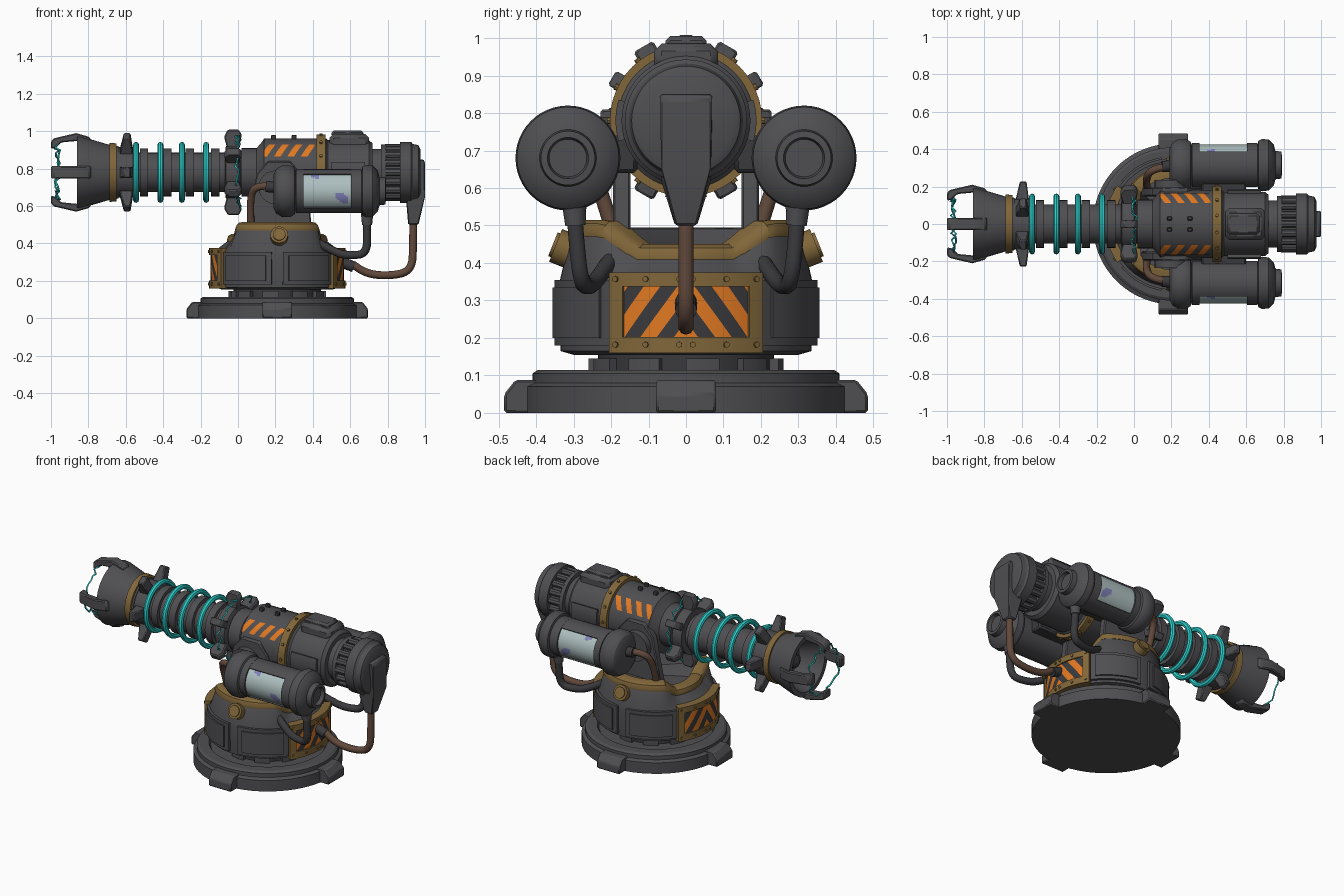
import bpy, bmesh, math, random
from math import sin, cos, pi, radians
from mathutils import Vector

random.seed(4)
cube = bpy.data.objects.get("Cube")
if cube:
    bpy.data.objects.remove(cube)


def material(name, rgb):
    m = bpy.data.materials.new(name)
    m.use_nodes = True
    m.diffuse_color = (*rgb, 1)
    m.node_tree.nodes["Principled BSDF"].inputs["Base Color"].default_value = (*rgb, 1)
    return m


GREY = material("gunmetal", (.078, .076, .083))
DARK = material("dark_metal", (.042, .041, .045))
GOLD = material("old_brass", (.22, .135, .042))
ORANGE = material("hazard_orange", (.75, .19, .016))
CYAN = material("energy_cyan", (.025, .62, .6))
BROWN = material("hose_brown", (.12, .066, .044))
GLASS = material("pale_glass", (.42, .52, .52))
VIOLET = material("violet_fluid", (.22, .22, .5))

GUN = Vector((0, 0, .78))      # barrel axis
BASE = Vector((.21, 0, 0))     # turret axis


def polar(axis, o, r, a, s):
    if axis == "X":
        return Vector((s, o.y + r * cos(a), o.z + r * sin(a)))
    return Vector((o.x + r * cos(a), o.y + r * sin(a), s))


def finish(bm, name, *mats, recalc=True):
    if recalc:
        bmesh.ops.recalc_face_normals(bm, faces=bm.faces)
    me = bpy.data.meshes.new(name)
    bm.to_mesh(me)
    bm.free()
    for m in mats:
        me.materials.append(m)
    me.shade_smooth()
    me.set_sharp_from_angle(angle=radians(32))
    ob = bpy.data.objects.new(name, me)
    bpy.context.collection.objects.link(ob)
    return ob


def bevel(ob, width):
    mod = ob.modifiers.new("bevel", "BEVEL")
    mod.width, mod.segments, mod.limit_method = width, 1, "ANGLE"
    return ob


def lathe(name, axis, o, profile, mat, seg=48, loop=False, warp=None):
    """Revolve (along, radius) points; loop closes the section."""
    bm = bmesh.new()
    rings = []
    for s, r in profile:
        ring = []
        for i in range(seg):
            a = 2 * pi * i / seg
            s2, r2 = warp(s, r, a) if warp else (s, r)
            ring.append(bm.verts.new(polar(axis, o, max(r2, .0005), a, s2)))
        rings.append(ring)
    pairs = list(zip(rings, rings[1:])) + ([(rings[-1], rings[0])] if loop else [])
    for p, q in pairs:
        for i in range(seg):
            j = (i + 1) % seg
            bm.faces.new((p[i], p[j], q[j], q[i]))
    if not loop:
        bm.faces.new(rings[0])
        bm.faces.new(rings[-1])
    return finish(bm, name, mat)


def shell(name, axis, o, r0, r1, a0, a1, s0, s1, mat, n=12):
    """Curved slab between two radii and two angles."""
    bm = bmesh.new()
    cuts = []
    for i in range(n + 1):
        a = a0 + (a1 - a0) * i / n
        cuts.append([bm.verts.new(polar(axis, o, r, a, s))
                     for r, s in ((r0, s0), (r1, s0), (r1, s1), (r0, s1))])
    for p, q in zip(cuts, cuts[1:]):
        for i in range(4):
            j = (i + 1) % 4
            bm.faces.new((p[i], p[j], q[j], q[i]))
    bm.faces.new(cuts[0])
    bm.faces.new(cuts[-1])
    return finish(bm, name, mat)


def prism(name, pts, place, lo, hi, mat, bev=.006):
    """Extrude a flat outline; place maps (u, v, depth) to a point."""
    bm = bmesh.new()
    a, b = ([bm.verts.new(place(u, v, d)) for u, v in pts] for d in (lo, hi))
    bm.faces.new(a)
    bm.faces.new(b)
    for i in range(len(pts)):
        j = (i + 1) % len(pts)
        bm.faces.new((a[i], a[j], b[j], b[i]))
    return bevel(finish(bm, name, mat), bev)


def box(name, x, y, z, mat, bev=.01):
    return prism(name, [(x[0], z[0]), (x[1], z[0]), (x[1], z[1]), (x[0], z[1])],
                 lambda u, v, d: Vector((u, d, v)), y[0], y[1], mat, bev)


def rod(name, p, q, r, mat, seg=16, r2=None):
    p, q = Vector(p), Vector(q)
    bm = bmesh.new()
    bmesh.ops.create_cone(bm, cap_ends=True, segments=seg, radius1=r,
                          radius2=r if r2 is None else r2, depth=(q - p).length)
    ob = finish(bm, name, mat)
    ob.location = (p + q) / 2
    ob.rotation_euler = (q - p).to_track_quat("Z", "Y").to_euler()
    return ob


def tube(name, pts, r, mat, smooth=True):
    cu = bpy.data.curves.new(name, "CURVE")
    cu.dimensions, cu.bevel_depth, cu.use_fill_caps = "3D", r, True
    cu.bevel_resolution, cu.resolution_u = (3, 8) if smooth else (0, 1)
    sp = cu.splines.new("NURBS" if smooth else "POLY")
    sp.points.add(len(pts) - 1)
    for pt, co in zip(sp.points, pts):
        pt.co = (*co, 1)
    if smooth:
        sp.use_endpoint_u, sp.order_u = True, 3
    cu.materials.append(mat)
    ob = bpy.data.objects.new(name, cu)
    bpy.context.collection.objects.link(ob)


def panel(name, u, v, place, outward, mats, rule, slant=None, pitch=.1, nu=8, nv=8):
    """Thin painted sheet, cut along slanted lines, coloured by rule, then bent."""
    bm = bmesh.new()
    bm.faces.new([bm.verts.new((a, b, 0)) for a, b in
                  ((u[0], v[0]), (u[1], v[0]), (u[1], v[1]), (u[0], v[1]))])
    cuts = [((u[0] + (u[1] - u[0]) * i / nu, 0, 0), (1, 0, 0)) for i in range(1, nu)]
    cuts += [((0, v[0] + (v[1] - v[0]) * i / nv, 0), (0, 1, 0)) for i in range(1, nv)]
    if slant is not None:
        cuts += [((k * pitch, 0, 0), (1, -slant, 0)) for k in range(-12, 24)]
    for co, no in cuts:
        bmesh.ops.bisect_plane(bm, geom=bm.verts[:] + bm.edges[:] + bm.faces[:],
                               plane_co=co, plane_no=no)
    for f in bm.faces:
        c = f.calc_center_median()
        f.material_index = int(rule(c.x, c.y))
    for w in bm.verts:
        w.co = place(w.co.x, w.co.y)
    bm.normal_update()
    f = next(iter(bm.faces))
    if f.normal.dot(outward(f.calc_center_median())) < 0:
        bmesh.ops.reverse_faces(bm, faces=bm.faces[:])
    finish(bm, name, *mats, recalc=False)


def stripes(slant, pitch, shift=0):
    return lambda a, b: (math.floor((a - slant * b) / pitch) + shift) % 2


# Ground plate with four lugs, and the swivel neck
lathe("ground_plate", "Z", BASE, [(0, .43), (.07, .43), (.08, .41), (.105, .41), (.115, .395),
                                  (.115, .34), (.1, .33), (.1, 0)], GREY, 64)
for i in range(4):
    a = i * pi / 2
    prism("plate_lug", [(.38, 0), (.485, 0), (.485, .05), (.455, .088), (.38, .088)],
          lambda r, z, d, a=a: BASE + Vector((r * cos(a) - d * sin(a), r * sin(a) + d * cos(a), z)),
          -.08, .08, GREY)
lathe("swivel_neck", "Z", BASE, [(.09, .235), (.17, .235)], DARK)
for i in range(10):
    shell("neck_block", "Z", BASE, .22, .26, i * pi / 5, i * pi / 5 + .35, .1, .145, GREY, 4)


# Turret body: its rim rises and widens towards both sides
def rise(s, r, a):
    t = min(1, max(0, (abs(sin(a)) - .5) / .22)) if s > .4 else 0
    return s + .065 * t, r + .045 * t * (r > .1)


lathe("turret_body", "Z", BASE, [(.155, .3), (.165, .335), (.34, .34), (.36, .335), (.415, .262),
                                 (.43, .25), (.43, 0)], GREY, 64, warp=rise)
lathe("rim_collar", "Z", BASE, [(.418, .27), (.44, .262), (.45, .245), (.45, .2), (.41, .2), (.405, .268)],
      GOLD, 64, loop=True, warp=rise)
for c in (60, 120, 240, 300):
    for r, w, lo, hi in ((.352, 25, .18, .355), (.362, 20, .2, .335)):
        shell("armour_panel", "Z", BASE, .3, r, radians(c - w), radians(c + w), lo, hi, GREY)
for s in (1, -1):
    rod("side_bolt", (.22, s * .28, .42), (.22, s * .348, .447), .047, GOLD, 20)
    rod("side_bolt_cap", (.22, s * .34, .444), (.22, s * .355, .45), .034, GOLD, 20)

# Hazard plates with chevrons, front and rear of the turret
for c in (0, pi):
    shell("hazard_frame", "Z", BASE, .31, .353, c - .6, c + .6, .16, .375, GOLD)
    for lo, hi in ((.16, .203), (.337, .375)):
        shell("hazard_frame_rail", "Z", BASE, .33, .364, c - .6, c + .6, lo, hi, GOLD)
    for s in (1, -1):
        shell("hazard_frame_post", "Z", BASE, .33, .364, c + s * .485, c + s * .6, .16, .375, GOLD, 3)
        panel("hazard_chevrons", (0, .172), (.203, .337),
              lambda u, v, s=s, c=c: polar("Z", BASE, .356, c + s * u / .356, v),
              lambda p: Vector((p.x - BASE.x, p.y, 0)), (ORANGE, DARK),
              stripes(-.75, .046, 1), slant=-.75, pitch=.046, nv=1)
        for k in (.05, .3, .54):
            for z in (.182, .357):
                rod("frame_rivet", polar("Z", BASE, .355, c + s * k, z),
                    polar("Z", BASE, .37, c + s * k, z), .008, GOLD, 8)

# Yoke arms
for s in (1, -1):
    prism("yoke_arm", [(.03, .44), (.07, .62), (.1, .77), (.16, .84), (.28, .84), (.34, .77), (.38, .62), (.4, .44)],
          lambda u, v, d: Vector((u, d, v)), s * .148, s * .195, GREY)
    rod("yoke_pivot", (.2, s * .18, .7), (.2, s * .235, .7), .09, GREY, 24)
    box("tank_bracket", (.36, .6), (s * .13, s * .24), (.64, .74), DARK)

# Gun housing
lathe("gun_housing", "X", GUN, [(.1, .13), (.13, .165), (.14, .182), (.47, .182), (.48, .172), (.7, .172),
                                (.72, .155), (.72, .12)], GREY)
lathe("housing_band", "X", GUN, [(.42, .17), (.42, .203), (.468, .203), (.468, .17)], GOLD)
for i in range(14):
    a = i * pi / 7
    rod("band_rivet", polar("X", GUN, .2, a, .444), polar("X", GUN, .211, a, .444), .009, GOLD, 8)
box("top_hatch", (.49, .7), (-.085, .085), (.9, .985), GREY, .02)
box("top_hatch_lid", (.5, .67), (-.055, .055), (.97, 1.005), GREY, .012)
for x in (.19, .3):
    for y in (-.03, .03):
        box("top_stud", (x - .014, x + .014), (y - .01, y + .01), (.94, .98), DARK, .004)
for s in (1, -1):
    panel("housing_stripes", (.14, .41), (radians(27), radians(53)),
          lambda u, v, s=s: polar("X", GUN, .185, v if s > 0 else pi - v, u),
          lambda p: Vector((0, p.y, p.z - GUN.z)), (ORANGE, GREY),
          stripes(.1, .036), slant=.1, pitch=.036, nu=1)
    shell("side_plate", "X", GUN, .17, .188, (0 if s > 0 else pi) - .3, (0 if s > 0 else pi) + .3, .5, .68, GREY)

# Rear drum with ribs, end cap and cable boot
lathe("rear_drum", "X", GUN, [(.7, .125), (.865, .125), (.865, .163), (.925, .163), (.935, .152),
                              (.965, .145), (.975, .125), (.975, 0)], GREY)
lathe("rear_flange", "X", GUN, [(.765, .1), (.765, .15), (.79, .15), (.79, .1)], GREY)
for i in range(16):
    a = i * pi / 8
    rod("drum_rib", polar("X", GUN, .132, a, .785), polar("X", GUN, .132, a, .87), .02, GREY, 8)
prism("cable_boot", [(.94, .85), (.99, .85), (1, .835), (1, .65), (.965, .5), (.91, .5), (.9, .62), (.93, .7)],
      lambda u, v, d: Vector((u, d * (.42 if v < .55 else 1), v)), -.07, .07, GREY)
tube("rear_cable", [(.937, 0, .53), (.937, 0, .4), (.93, 0, .25), (.8, 0, .225), (.68, 0, .24), (.6, 0, .3), (.54, 0, .3)],
     .021, BROWN)
rod("cable_socket", (.55, 0, .3), (.62, 0, .275), .029, DARK)

# Side tanks with windows and hoses
TANK = [(.19, 0), (.19, .09), (.205, .12), (.235, .138), (.28, .138), (.302, .125), (.31, .106), (.66, .106),
        (.665, .13), (.685, .14), (.72, .136), (.748, .108), (.756, .076), (.788, .072), (.79, .055),
        (.768, .05), (.768, 0)]
for s in (1, -1):
    o = Vector((0, s * .315, .68))
    c = 0 if s > 0 else pi
    lathe("tank", "X", o, TANK, GREY)
    shell("tank_jacket", "X", o, .1, .117, c + .9, c + 2 * pi - .9, .32, .65, GREY, 28)
    for lo, hi in ((.31, .35), (.605, .66)):
        lathe("tank_band", "X", o, [(lo, .1), (lo, .118), (hi, .118), (hi, .1)], GREY)
    panel("tank_window", (.345, .61), (-.92, .92),
          lambda u, v, o=o, s=s: polar("X", o, .109, v if s > 0 else pi - v, u),
          lambda p, o=o: Vector((0, p.y - o.y, p.z - o.z)), (GLASS, VIOLET),
          lambda u, v: sin(23 * u + 1) * sin(2.4 * v + 2) + .4 * sin(41 * u + 5 * v) > .78, nu=24, nv=20)
    tube("lower_hose", [(.69, s * .3, .58), (.69, s * .295, .48), (.69, s * .28, .345), (.6, s * .26, .335),
                        (.52, s * .24, .35), (.42, s * .2, .41)], .022, DARK)
    rod("hose_collar", (.69, s * .3, .59), (.69, s * .295, .5), .036, GREY, r2=.027)
    tube("upper_hose", [(.21, s * .31, .7), (.1, s * .3, .72), (.06, s * .24, .64), (.07, s * .2, .5)], .02, BROWN)
    rod("upper_hose_collar", (.2, s * .31, .7), (.15, s * .307, .705), .03, DARK)

# Barrel with stepped ribs and energy rings
steps = [(.13, .13), (.02, .13), (.02, .105), (-.08, .105)]
for x in (-.1, -.235, -.355, -.48):
    steps += [(x, .105), (x, .128), (x - .045, .128), (x - .045, .105)]
steps += [(-.55, .105), (-.56, .135), (-.65, .135)]
lathe("barrel", "X", GUN, steps, GREY, 32)
for x in (-.545, -.415, -.3, -.17):
    lathe("energy_ring", "X", GUN, [(x + .016 * cos(k * pi / 4), .147 + .016 * sin(k * pi / 4))
                                    for k in range(8)], CYAN, loop=True)


def radial(name, count, phase, outline, half, mat=GREY):
    for i in range(count):
        a = phase + 2 * pi * i / count
        prism(name, outline, lambda x, r, d, a=a: Vector((x, r * cos(a) - d * sin(a), GUN.z + r * sin(a) + d * cos(a))),
              -half, half, mat)


def sparks(name, count, phase, r, x):
    for i in range(count):
        pts = []
        for k in range(10):
            j = .016 if 0 < k < 9 else 0
            a = phase + 2 * pi * (i + k / 9) / count
            pts.append(polar("X", GUN, r + random.uniform(-j, j), a, x + random.uniform(-j, j)))
        tube(name, pts, .0055, CYAN, smooth=False)


lathe("fin_hub", "X", GUN, [(-.07, .1), (-.065, .14), (.0, .14), (.015, .1)], GREY)
radial("rear_fin", 6, pi / 6, [(-.05, .1), (-.075, .19), (-.055, .228), (.005, .228), (.02, .2), (.0, .1)], .022)
sparks("rear_spark", 6, pi / 6, .185, .0)
radial("front_fin", 6, 0, [(-.635, .12), (-.61, .228), (-.575, .228), (-.56, .12)], .03)

# Hollow muzzle with prongs
lathe("muzzle_ring", "X", GUN, [(-.65, .12), (-.65, .155), (-.688, .158), (-.688, .12)], GOLD)
lathe("muzzle", "X", GUN, [(-.64, 0), (-.64, .14), (-.69, .148), (-.84, .192), (-.862, .194), (-.862, .165),
                           (-.72, .11), (-.72, 0)], GREY)
lathe("muzzle_core", "X", GUN, [(-.7, .05), (-.78, .04), (-.8, 0)], DARK, 16)
radial("muzzle_prong", 4, 0, [(-.78, .165), (-.795, .19), (-.865, .21), (-.985, .182), (-1, .165), (-1, .125),
                              (-.975, .13), (-.945, .16), (-.84, .17)], .033)
sparks("muzzle_spark", 4, 0, .145, -.965)
